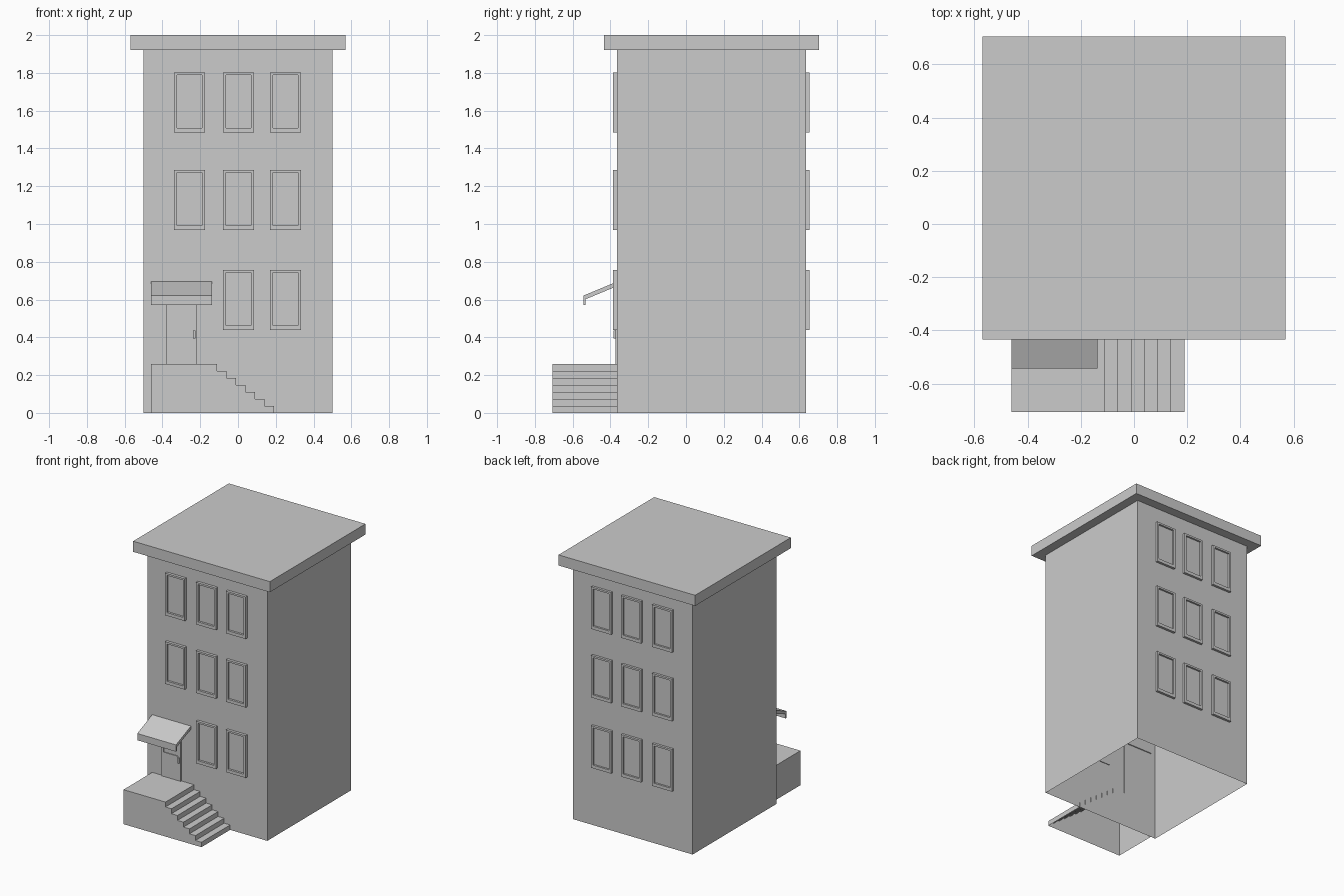
import bpy, bmesh

if "Cube" in bpy.data.objects:
    bpy.data.objects.remove(bpy.data.objects["Cube"])

FRONT, BACK = -0.365, 0.635


def finish(name, bm):
    bmesh.ops.recalc_face_normals(bm, faces=bm.faces[:])
    mesh = bpy.data.meshes.new(name)
    bm.to_mesh(mesh)
    bm.free()
    obj = bpy.data.objects.new(name, mesh)
    bpy.context.collection.objects.link(obj)
    return obj


def box(name, x0, x1, y0, y1, z0, z1, open_bottom=False):
    bm = bmesh.new()
    bmesh.ops.create_cube(bm, size=1)
    for v in bm.verts:
        v.co.x = x1 if v.co.x > 0 else x0
        v.co.y = y1 if v.co.y > 0 else y0
        v.co.z = z1 if v.co.z > 0 else z0
    if open_bottom:
        bm.normal_update()
        bmesh.ops.delete(bm, geom=[f for f in bm.faces if f.normal.z < -0.9],
                         context='FACES_ONLY')
    return finish(name, bm)


def recessed_panel(name, x0, x1, z0, z1, y_in, y_out, y_pane, side, top, bottom):
    """Raised rectangular frame with a sunken pane."""
    bm = bmesh.new()
    outer = (x0, x1, z0, z1)
    inner = (x0 + side, x1 - side, z0 + bottom, z1 - top)
    loops = []
    for (a, b, c, d), y in ((outer, y_in), (outer, y_out), (inner, y_out), (inner, y_pane)):
        loops.append([bm.verts.new((x, y, z)) for x, z in ((a, c), (b, c), (b, d), (a, d))])
    for p, q in zip(loops, loops[1:]):
        for i in range(4):
            j = (i + 1) % 4
            bm.faces.new((p[i], p[j], q[j], q[i]))
    bm.faces.new(loops[0])
    bm.faces.new(loops[-1])
    return finish(name, bm)


def extrude_profile(name, points, axis, a, b, skip_edge=None):
    """Extrude a 2D profile along x (points are y,z) or y (points are x,z)."""
    bm = bmesh.new()
    place = (lambda p, t: (t, p[0], p[1])) if axis == 'x' else (lambda p, t: (p[0], t, p[1]))
    r0, r1 = ([bm.verts.new(place(p, t)) for p in points] for t in (a, b))
    bm.faces.new(r0)
    bm.faces.new(r1)
    n = len(points)
    for i in range(n):
        if i != skip_edge:
            j = (i + 1) % n
            bm.faces.new((r0[i], r0[j], r1[j], r1[i]))
    return finish(name, bm)


# Main block (hollow, open underneath) and overhanging flat roof
box("building_body", -0.5, 0.5, FRONT, BACK, 0, 1.92, open_bottom=True)
box("roof_slab", -0.57, 0.57, -0.435, 0.705, 1.92, 2.0)

# Windows: three rows on both faces, the door takes one place at the front
for r, z in enumerate((0.438, 0.968, 1.485)):
    for c, x in enumerate((-0.339, -0.08, 0.169)):
        size = (x, x + 0.165, z, z + 0.318)
        trim = (0.016, 0.014, 0.024)
        if (r, c) != (0, 0):
            recessed_panel(f"front_window_{r}_{c}", *size,
                           FRONT + 0.005, -0.386, -0.370, *trim)
        recessed_panel(f"back_window_{r}_{c}", *size,
                       BACK - 0.005, 0.653, 0.639, *trim)

# Door with shallow upper pane and a small handle
box("door", -0.381, -0.217, -0.374, FRONT + 0.003, 0.25, 0.44)
recessed_panel("door_upper", -0.381, -0.217, 0.44, 0.65,
               FRONT + 0.003, -0.374, -0.368, 0.02, 0.02, 0.003)
box("door_handle", -0.238, -0.226, -0.383, -0.370, 0.393, 0.437)

# Sloping canopy with a hanging front lip
extrude_profile("door_canopy",
                [(-0.36, 0.697), (-0.543, 0.621), (-0.543, 0.57), (-0.531, 0.57),
                 (-0.531, 0.602), (-0.36, 0.673)], 'x', -0.46, -0.137)

# Landing and side steps, open underneath
RISE, TREAD = 0.26 / 7, 0.05
steps = [(-0.46, 0), (-0.46, 0.26)]
for i in range(7):
    x = -0.11 + TREAD * i
    steps += [(x, 0.26 - RISE * i), (x, max(0, 0.26 - RISE * (i + 1)))]
extrude_profile("entrance_steps", steps, 'y', -0.707, FRONT + 0.005,
                skip_edge=len(steps) - 1)
